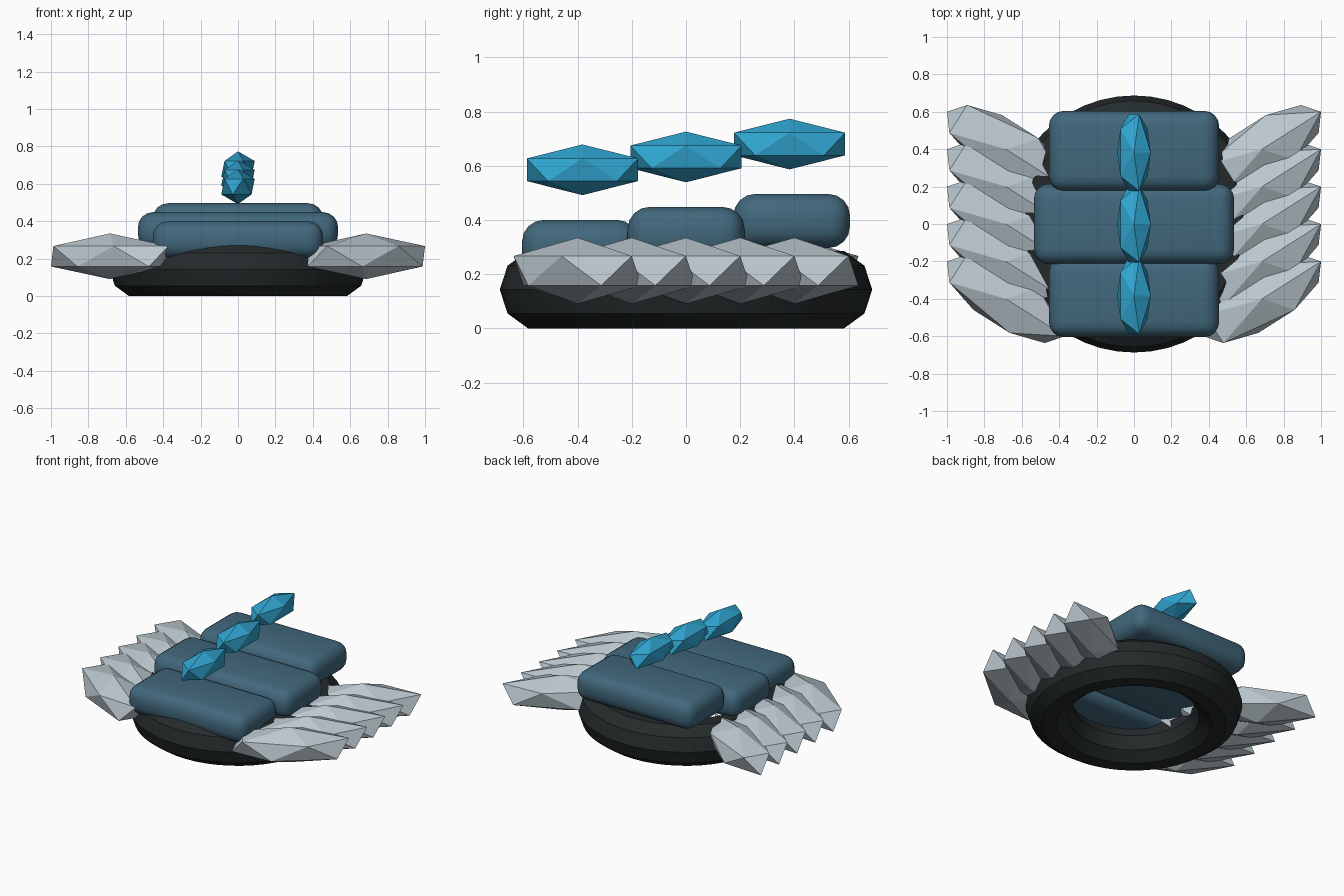
import bpy
from math import radians

cube = bpy.data.objects.get("Cube")
if cube:
    bpy.data.objects.remove(cube, do_unlink=True)


def material(name, rgb):
    mat = bpy.data.materials.new(name)
    mat.use_nodes = True
    mat.diffuse_color = (*rgb, 1)
    mat.node_tree.nodes["Principled BSDF"].inputs["Base Color"].default_value = (*rgb, 1)
    return mat


RUBBER = material("dark rubber", (0.018, 0.023, 0.023))
SLATE = material("slate blue", (0.054, 0.138, 0.202))
SILVER = material("pale silver", (0.5, 0.58, 0.63))
AZURE = material("bright azure", (0.03, 0.38, 0.64))


def finish(name, mat):
    obj = bpy.context.object
    obj.name = name
    obj.data.materials.append(mat)
    return obj


def crystal(name, mat, location, scale, turn=0):
    """Faceted stretched icosahedron."""
    bpy.ops.mesh.primitive_ico_sphere_add(
        subdivisions=1, radius=1, location=location, rotation=(0, 0, radians(turn)))
    obj = finish(name, mat)
    obj.scale = scale


def cushion(name, location, size):
    """Box with soft rounded edges."""
    bpy.ops.mesh.primitive_cube_add(size=1, location=location)
    obj = finish(name, SLATE)
    obj.scale = size
    bpy.ops.object.transform_apply(location=False, rotation=False, scale=True)
    bevel = obj.modifiers.new("rounded edges", "BEVEL")
    bevel.width = 0.08
    bevel.segments = 4
    bpy.ops.object.shade_smooth()


# Base ring, smooth around and faceted in section
bpy.ops.mesh.primitive_torus_add(
    major_radius=0.537, minor_radius=0.15, major_segments=48, minor_segments=10,
    location=(0, 0, 0.143))
finish("base_ring", RUBBER)
bpy.ops.object.shade_smooth_by_angle(angle=radians(30))

# Stepped body slabs with a floating crystal above each
for i, (place, width) in enumerate([("front", 0.91), ("middle", 1.07), ("back", 0.91)]):
    y = (i - 1) * 0.39
    cushion(f"{place}_slab", (0, y, 0.3 + i * 0.048), (width, 0.43, 0.2))
    crystal(f"{place}_crystal", AZURE, (0, (i - 1) * 0.382, 0.585 + i * 0.0475),
            (0.1, 0.241, 0.0935))

# Rows of swept-back blades on both sides
for side, sign in (("left", 1), ("right", -1)):
    for i in range(5):
        crystal(f"{side}_blade_{i + 1}", SILVER, (sign * 0.685, (i - 2) * 0.2, 0.2125),
                (0.417, 0.168, 0.122), sign * 32.4)
